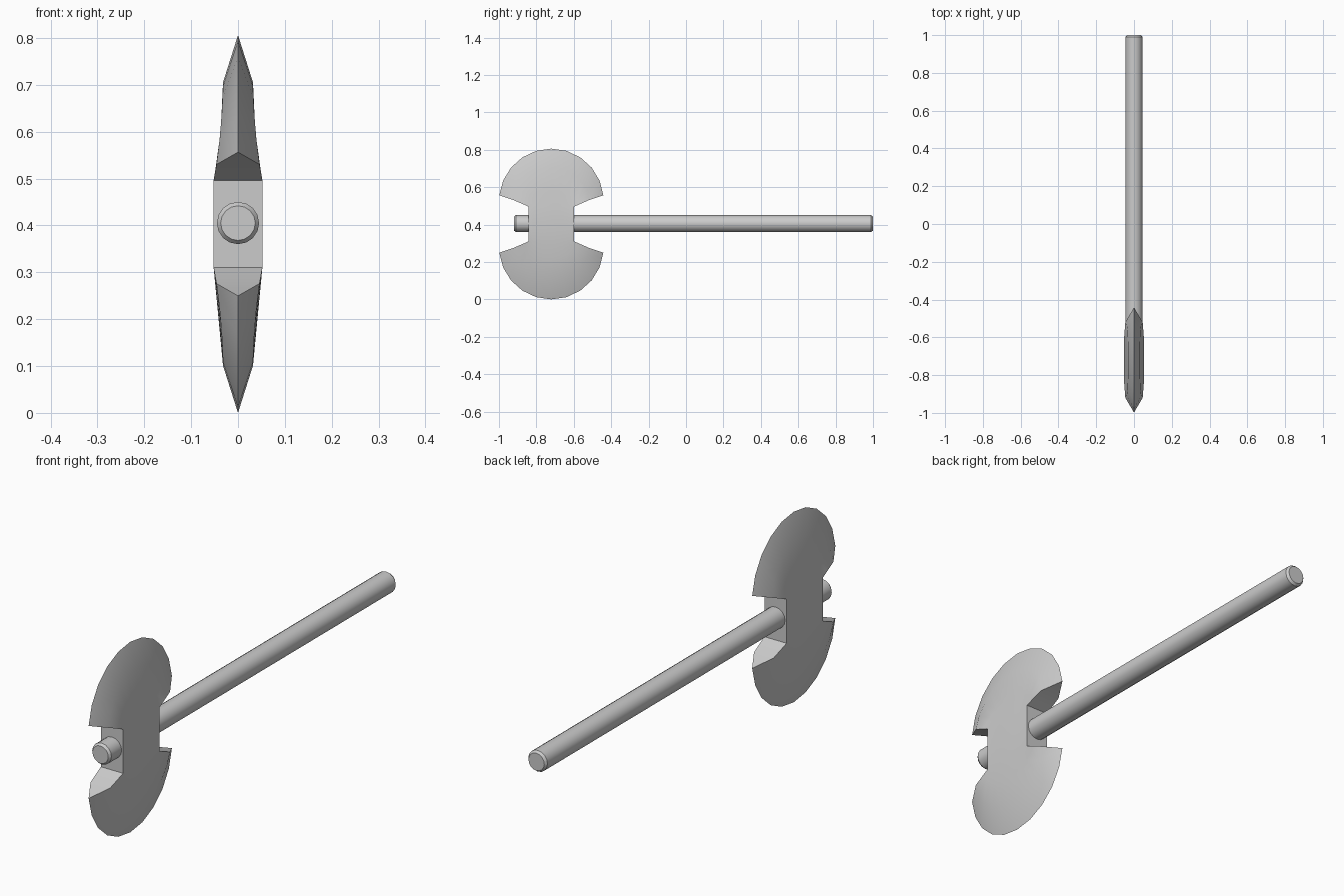
import bpy, bmesh, math

if "Cube" in bpy.data.objects:
    bpy.data.objects.remove(bpy.data.objects["Cube"])

ZC, YC = 0.403, -0.72     # centre of the head
N = 10                    # segments along each cutting edge


def finish(bm, name, angle):
    bmesh.ops.remove_doubles(bm, verts=bm.verts, dist=1e-5)
    bmesh.ops.recalc_face_normals(bm, faces=bm.faces)
    me = bpy.data.meshes.new(name)
    bm.to_mesh(me)
    bm.free()
    ob = bpy.data.objects.new(name, me)
    bpy.context.collection.objects.link(ob)
    bpy.ops.object.select_all(action='DESELECT')
    ob.select_set(True)
    bpy.context.view_layer.objects.active = ob
    bpy.ops.object.shade_smooth_by_angle(angle=math.radians(angle))
    return ob


def half_column(i, dip):
    """Points (x, y, height above centre) from cutting edge to block."""
    t = i / N
    a = math.radians(6.2 + t * (180 - 12.4))
    u = abs(2 * t - 1)
    edge = (0, -0.28 * math.cos(a), 0.123 + 0.28 * math.sin(a))
    b = math.pi * t
    arc = (0.032 + 0.014 * u ** 3, -0.2 * math.cos(b), 0.127 + 0.175 * math.sin(b))
    block = (0.052, -0.122 + 0.244 * t, 0.093)
    mid = [p + (q - p) * 0.42 for p, q in zip(block, arc)]
    mid[0] -= dip * (1 - u ** 3)
    return [edge, arc, mid, block]


# double-bladed head: columns of points, both sides, capped at front and back
bm = bmesh.new()
sides = []
for s in (1, -1):
    cols = []
    for i in range(N + 1):
        top = [(x * s, YC + y, ZC + h) for x, y, h in half_column(i, 0.006)]
        low = [(x * s, YC + y, ZC - h) for x, y, h in half_column(i, 0.0)]
        cols.append([bm.verts.new(p) for p in top + low[::-1]])
    for c, d in zip(cols, cols[1:]):
        for k in range(len(c) - 1):
            bm.faces.new((c[k], c[k + 1], d[k + 1], d[k]))
    sides.append(cols)
bmesh.ops.remove_doubles(bm, verts=[], dist=1e-5)
for i in (0, N):
    r, l = sides[0][i], sides[1][i]
    for k in range(len(r) - 1):
        bm.faces.new((r[k], r[k + 1], l[k + 1], l[k]))
finish(bm, "axe_head", 30)

# round handle with chamfered ends
bm = bmesh.new()
S = 16
rings = []
for y, r in ((-0.92, 0.037), (-0.91, 0.045), (0.99, 0.045), (1.0, 0.037)):
    rings.append([bm.verts.new((r * math.cos(2 * math.pi * j / S), y,
                                0.405 + r * math.sin(2 * math.pi * j / S)))
                  for j in range(S)])
for a, b in zip(rings, rings[1:]):
    for j in range(S):
        k = (j + 1) % S
        bm.faces.new((a[j], a[k], b[k], b[j]))
bm.faces.new(rings[0])
bm.faces.new(rings[-1])
finish(bm, "handle", 30)
